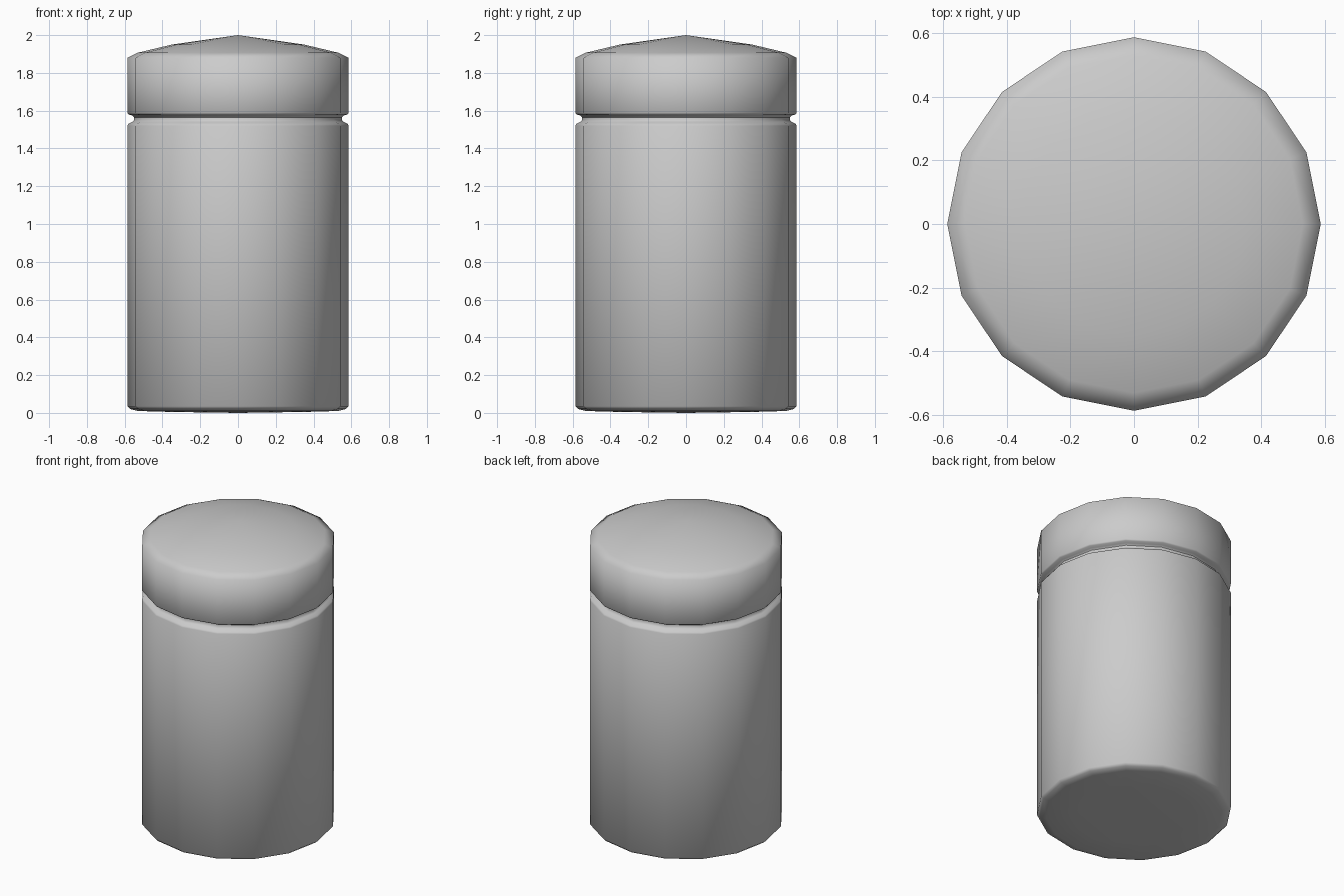
import bpy, bmesh, math

if "Cube" in bpy.data.objects:
    bpy.data.objects.remove(bpy.data.objects["Cube"])

SIDES = 16


def lathe(name, profile, sharp_angle):
    """Spin a (radius, height) profile around z; radius 0 makes a pole."""
    bm = bmesh.new()
    rings = []
    for r, z in profile:
        if r == 0:
            rings.append([bm.verts.new((0, 0, z))] * SIDES)
        else:
            rings.append([bm.verts.new((r * math.cos(2 * math.pi * i / SIDES),
                                        r * math.sin(2 * math.pi * i / SIDES), z))
                          for i in range(SIDES)])
    for low, high in zip(rings, rings[1:]):
        for i in range(SIDES):
            j = (i + 1) % SIDES
            corners = [low[i], low[j], high[j], high[i]]
            bm.faces.new(list(dict.fromkeys(corners)))
    mesh = bpy.data.meshes.new(name)
    bm.to_mesh(mesh)
    bm.free()
    obj = bpy.data.objects.new(name, mesh)
    bpy.context.collection.objects.link(obj)
    bpy.ops.object.select_all(action='DESELECT')
    obj.select_set(True)
    bpy.context.view_layer.objects.active = obj
    bpy.ops.object.shade_smooth_by_angle(angle=math.radians(sharp_angle))
    return obj


# Canister body with bevelled foot, rounded shoulder and recessed neck
lathe("canister_body", [(0, 0), (0.35, 0.005), (0.53, 0.01), (0.57, 0.02), (0.586, 0.035),
                        (0.586, 1.52), (0.58, 1.53), (0.56, 1.54),
                        (0.55, 1.55), (0.55, 1.565)], 70)

# Lid with rolled lower lip and shallow domed top
lathe("canister_lid", [(0.55, 1.565), (0.56, 1.575), (0.58, 1.58), (0.586, 1.588),
                       (0.586, 1.88), (0.53, 1.907), (0.35, 1.95), (0, 2.0)], 75)
